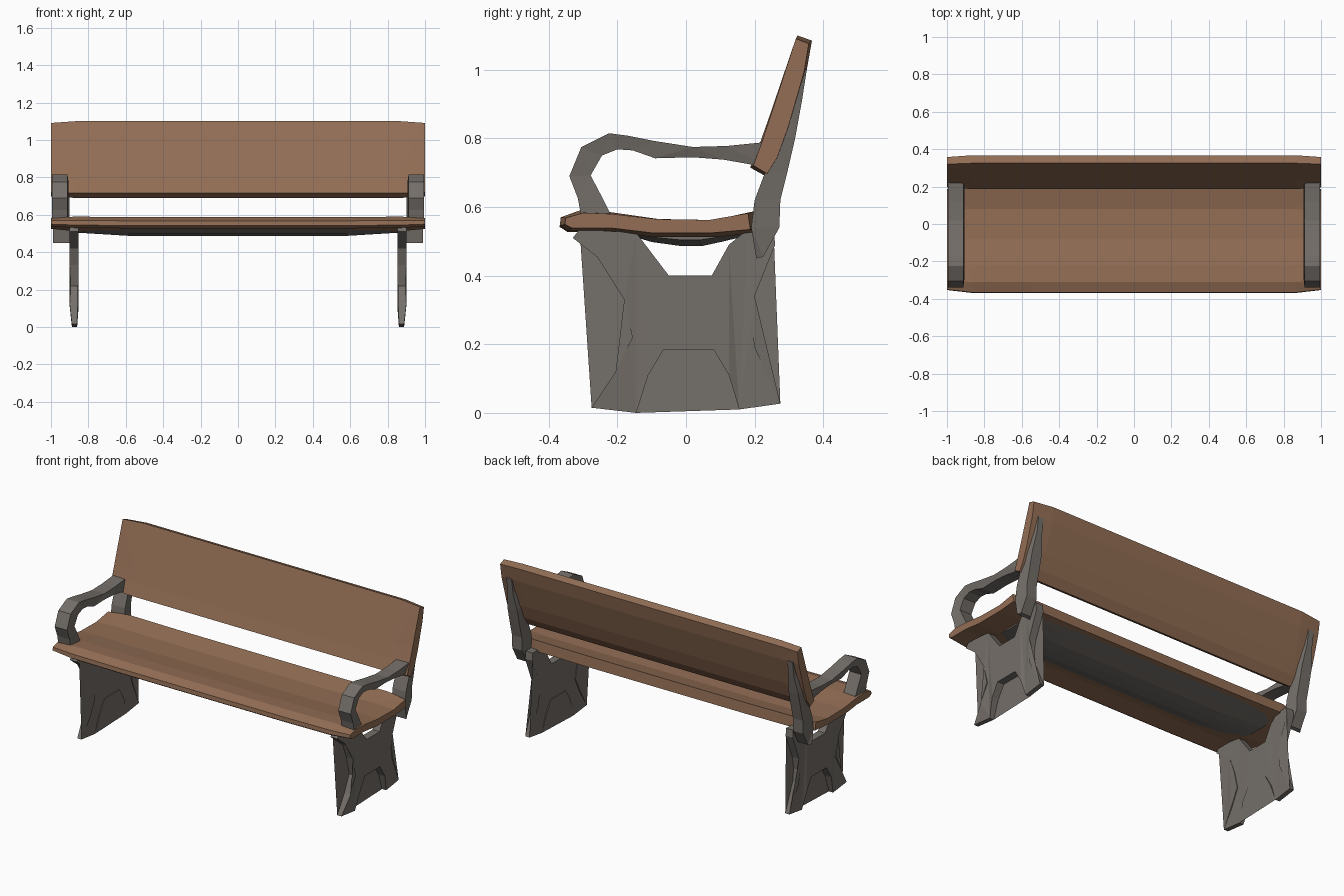
import bpy, bmesh


def material(name, rgb):
    m = bpy.data.materials.new(name)
    m.diffuse_color = (*rgb, 1)
    return m


WOOD = material("brown wood", (0.29, 0.155, 0.09))
IRON = material("grey iron", (0.175, 0.158, 0.142))


def loft(name, sections, mat, mirror=False):
    """Join equal-length rings of (x, y, z) points, cap both ends."""
    bm = bmesh.new()
    rings = [[bm.verts.new(p) for p in s] for s in sections]
    n = len(rings[0])
    for a, b in zip(rings, rings[1:]):
        for i in range(n):
            j = (i + 1) % n
            bm.faces.new((a[i], a[j], b[j], b[i]))
    bm.faces.new(rings[0])
    bm.faces.new(rings[-1])
    bmesh.ops.triangulate(bm, faces=bm.faces[:])
    bmesh.ops.recalc_face_normals(bm, faces=bm.faces[:])
    me = bpy.data.meshes.new(name)
    bm.to_mesh(me)
    bm.free()
    me.materials.append(mat)
    ob = bpy.data.objects.new(name, me)
    bpy.context.collection.objects.link(ob)
    if mirror:
        ob.modifiers.new("Mirror", 'MIRROR')
    return ob


def plank(name, profile, stations, mat):
    """Sweep a (y, z) profile along x; stations are (x, scale y, scale z, dz)."""
    cy = sum(p[0] for p in profile) / len(profile)
    cz = sum(p[1] for p in profile) / len(profile)
    full = [(-x, a, b, d) for x, a, b, d in reversed(stations)] + stations
    return loft(name, [[(x, cy + (y - cy) * a, cz + (z - cz) * b + d)
                        for y, z in profile] for x, a, b, d in full], mat)


# dished wooden seat
plank("seat", [(-0.365, 0.57), (-0.31, 0.59), (-0.22, 0.585), (-0.08, 0.565),
               (0.08, 0.562), (0.20, 0.588), (0.207, 0.525), (0.09, 0.512),
               (-0.10, 0.512), (-0.22, 0.53), (-0.345, 0.53), (-0.368, 0.545)],
      [(0.55, 1, 1, -0.003), (0.87, 1, 1, 0), (1.0, 0.94, 0.75, 0.003)], WOOD)

# iron panel under the seat
plank("seat_support", [(-0.20, 0.528), (-0.10, 0.498), (-0.02, 0.487), (0.05, 0.487),
                       (0.11, 0.50), (0.18, 0.517), (0.10, 0.53), (-0.10, 0.53)],
      [(0.58, 1, 1, 0), (0.86, 0.85, 0.6, 0.008)], IRON)

# leaning backrest
plank("backrest", [(0.187, 0.715), (0.215, 0.785), (0.245, 0.87), (0.325, 1.10),
                   (0.367, 1.085), (0.352, 1.0), (0.30, 0.83), (0.265, 0.74), (0.232, 0.69)],
      [(0.6, 1, 1, 0), (0.87, 1, 1, 0), (1.0, 0.9, 0.96, 0.0)], WOOD)

# crossed leg plates, thinner at the feet
leg = [(-0.275, 0.015), (-0.145, 0.0), (-0.11, 0.11), (-0.065, 0.185), (0.08, 0.185),
       (0.125, 0.11), (0.155, 0.01), (0.275, 0.027), (0.20, 0.19), (0.188, 0.265),
       (0.20, 0.34), (0.26, 0.49), (0.255, 0.535), (0.18, 0.535), (0.125, 0.49),
       (0.075, 0.40), (-0.05, 0.40), (-0.145, 0.525), (-0.31, 0.535), (-0.33, 0.51),
       (-0.215, 0.42), (-0.18, 0.33), (-0.155, 0.22), (-0.205, 0.12)]
loft("leg", [[(0.86 if z < 0.1 else 0.852, y, z) for y, z in leg],
             [(0.888 if z < 0.1 else 0.9, y, z) for y, z in leg]], IRON, True)

# rear uprights, carrying the backrest
upright = [(0.205, 0.45, 0.225, 0.455), (0.19, 0.54, 0.272, 0.54), (0.20, 0.62, 0.275, 0.62),
           (0.23, 0.70, 0.295, 0.70), (0.27, 0.81, 0.318, 0.80), (0.305, 0.92, 0.338, 0.91),
           (0.335, 1.01, 0.352, 1.0)]
sections = []
for i, (y0, z0, y1, z1) in enumerate(upright):
    a, b = (0.90, 0.99) if i < 5 else (0.915, 0.975)
    sections.append([(a, y0, z0), (b, y0, z0), (b - 0.012, y1, z1), (a + 0.012, y1, z1)])
loft("rear_upright", sections, IRON, True)

# hooked armrests: outer point, inner point
arm = [(-0.305, 0.57, -0.215, 0.57), (-0.315, 0.625, -0.24, 0.62), (-0.34, 0.69, -0.278, 0.692),
       (-0.305, 0.775, -0.245, 0.75), (-0.225, 0.815, -0.20, 0.768), (-0.17, 0.808, -0.155, 0.765),
       (-0.09, 0.792, -0.09, 0.742), (0.02, 0.775, 0.02, 0.745), (0.12, 0.778, 0.11, 0.738),
       (0.24, 0.79, 0.24, 0.715)]
loft("armrest", [[(0.912, y0, z0), (0.995, y0, z0), (0.985, y1, z1), (0.905, y1, z1)]
                 for y0, z0, y1, z1 in arm], IRON, True)
